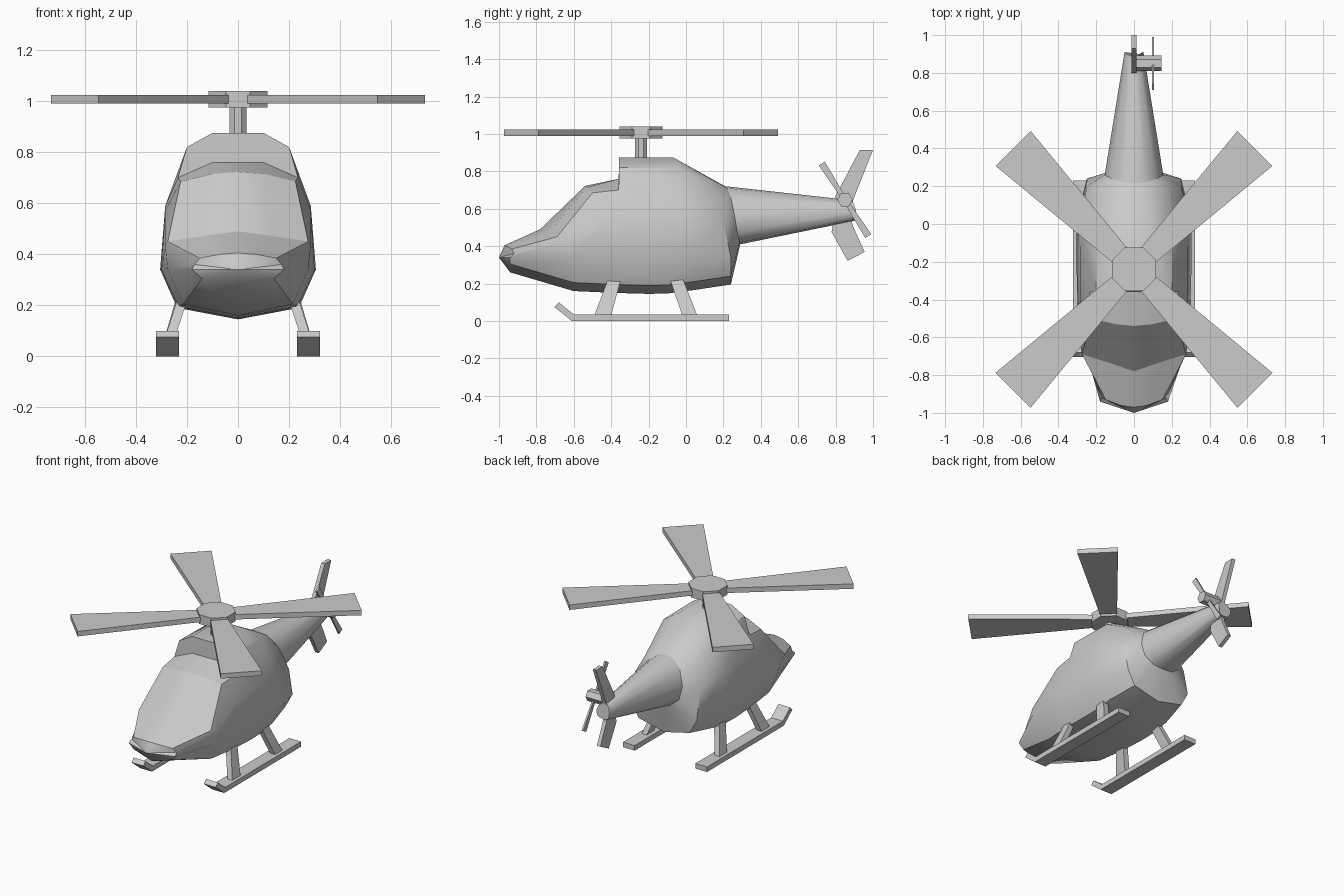
import bpy, bmesh
from math import radians, pi, atan2
from mathutils import Vector, Matrix

if "Cube" in bpy.data.objects:
    bpy.data.objects.remove(bpy.data.objects["Cube"])


def finish(bm, name, smooth=False):
    bmesh.ops.recalc_face_normals(bm, faces=bm.faces)
    mesh = bpy.data.meshes.new(name)
    bm.to_mesh(mesh)
    bm.free()
    ob = bpy.data.objects.new(name, mesh)
    bpy.context.collection.objects.link(ob)
    if smooth:
        bpy.ops.object.select_all(action='DESELECT')
        ob.select_set(True)
        bpy.context.view_layer.objects.active = ob
        bpy.ops.object.shade_smooth_by_angle(angle=radians(38))
    return ob


def loft(name, rings):
    """Solid with flat faces through closed rings of equal length."""
    bm = bmesh.new()
    vs = [[bm.verts.new(p) for p in r] for r in rings]
    n = len(vs[0])
    for a, b in zip(vs, vs[1:]):
        for i in range(n):
            bm.faces.new((a[i], a[(i + 1) % n], b[(i + 1) % n], b[i]))
    bm.faces.new(vs[0])
    bm.faces.new(vs[-1])
    return finish(bm, name)


def prism(name, profile, offset, matrix=Matrix()):
    pts = [Vector(p) for p in profile]
    return loft(name, [[matrix @ p for p in pts],
                       [matrix @ (p + Vector(offset)) for p in pts]])


def cylinder(name, sides, radius, depth, matrix):
    bm = bmesh.new()
    bmesh.ops.create_cone(bm, cap_ends=True, segments=sides, radius1=radius,
                          radius2=radius, depth=depth, matrix=matrix)
    return finish(bm, name)


# Fuselage stations: (y, bottom z, half width), then side, shoulder, top edge, top centre
stations = [
    ((-.94, .26, .18), (.17, -.92, .36), (.15, -.93, .385), (.07, -.96, .40), (0, -.97, .405)),
    ((-.60, .16, .275), (.285, -.64, .43), (.275, -.69, .45), (.13, -.735, .472), (0, -.78, .49)),
    ((-.38, .15, .30), (.285, -.38, .57), (.225, -.50, .685), (.10, -.53, .715), (0, -.54, .722)),
    ((-.20, .145, .305), (.285, -.24, .59), (.235, -.36, .70), (.10, -.36, .76), (0, -.36, .76)),
    ((-.10, .147, .305), (.285, -.15, .59), (.20, -.358, .82), (.10, -.358, .875), (0, -.358, .875)),
    ((.04, .165, .30), (.283, .0, .58), (.20, -.04, .815), (.10, -.07, .875), (0, -.07, .875)),
    ((.24, .195, .25), (.25, .20, .53), (.18, .20, .65), (.075, .21, .715), (0, .21, .72)),
]
# Tail boom stations, bottom centre round to top centre
boom = [
    ((0, .29, .41), (.08, .287, .42), (.14, .275, .47), (.155, .26, .56),
     (.12, .24, .66), (.06, .22, .71), (0, .215, .72)),
    ((0, .90, .535), (.03, .90, .54), (.045, .91, .56), (.05, .91, .59),
     (.04, .90, .62), (.02, .89, .64), (0, .89, .645)),
]
halves = []
for (y, zb, w), *upper in stations:
    halves.append([(0, y, zb), (.78 * w, y, zb + .045), (w, y, .34), *upper])
halves += boom
bm = bmesh.new()
rings = []
for h in halves:
    left = [(-x, y, z) for x, y, z in reversed(h[1:-1])]
    rings.append([bm.verts.new(p) for p in list(h) + left])
n = len(rings[0])
for a, b in zip(rings, rings[1:]):
    for i in range(n):
        bm.faces.new((a[i], a[(i + 1) % n], b[(i + 1) % n], b[i]))
nose = bm.verts.new((0, -1, .34))
for i in range(n):
    bm.faces.new((nose, rings[0][(i + 1) % n], rings[0][i]))
bm.faces.new(rings[-1])
# Sharp outline of the windscreen and of the boom root
sharp = [(rings[1][4], rings[2][4]), (rings[1][8], rings[2][8])]
for r in (rings[1], rings[2]):
    sharp += [(r[i], r[i + 1]) for i in range(4, 8)]
sharp += [(rings[7][i], rings[7][(i + 1) % n]) for i in range(n)]
for a, b in sharp:
    bm.edges.get((a, b)).smooth = False
finish(bm, "fuselage", smooth=True)

# Main rotor
hub = Vector((0, -.24, 1.007))
turn = Matrix.Rotation(pi / 8, 4, 'Z')
cylinder("rotor_mast", 8, .035, .20, Matrix.Translation((0, -.24, .93)) @ turn)
cylinder("rotor_hub", 8, .125, .064, Matrix.Translation(hub) @ turn)
for k in range(4):
    m = Matrix.Translation(hub) @ Matrix.Rotation(pi / 4 + k * pi / 2, 4, 'Z')
    prism(f"rotor_blade_{k + 1}",
          [(.09, -.053, -.017), (.905, -.131, -.017), (.905, .131, -.017), (.09, .053, -.017)],
          (0, 0, .034), m)

# Tail fin, upper and lower halves
for name, prof in (("upper_fin", [(.80, .60), (.80, .67), (.93, .915), (1.0, .915), (.895, .65), (.88, .58)]),
                   ("lower_fin", [(.80, .58), (.778, .476), (.864, .322), (.955, .369), (.89, .513), (.88, .58)])):
    prism(name, [(-.013, y, z) for y, z in prof], (.027, 0, 0))

# Tail rotor on a hexagonal shaft
tail = Vector((.1, .85, .648))
cylinder("tail_rotor_hub", 6, .041, .135,
         Matrix.Translation((.078, .85, .648)) @ Matrix.Rotation(pi / 2, 4, 'Y'))
for k in range(2):
    m = Matrix.Translation(tail) @ Matrix.Rotation(atan2(.192, -.123) + k * pi, 4, 'X')
    prism(f"tail_rotor_blade_{k + 1}",
          [(-.006, .02, -.012), (-.006, .23, -.019), (-.006, .23, .019), (-.006, .02, .012)],
          (.012, 0, 0), m)

# Landing skids with upturned tips, and splayed struts
skid = [(.23, 0), (.23, .035), (-.60, .035), (-.68, .10), (-.705, .075), (-.61, 0)]
struts = {"front": ((-.49, -.40), (-.42, -.35), .215), "rear": ((-.02, .06), (-.09, -.02), .235)}
for s, side in ((1, "right"), (-1, "left")):
    prism(f"{side}_skid", [(s * .232, y, z) for y, z in skid], (s * .09, 0, 0))
    for place, (low, high, top) in struts.items():
        rects = []
        for (y0, y1), x0, x1, z in ((low, .262, .30, .03), (high, .20, .24, top)):
            rects.append([(s * x0, y0, z), (s * x1, y0, z), (s * x1, y1, z), (s * x0, y1, z)])
        loft(f"{side}_{place}_strut", rects)
